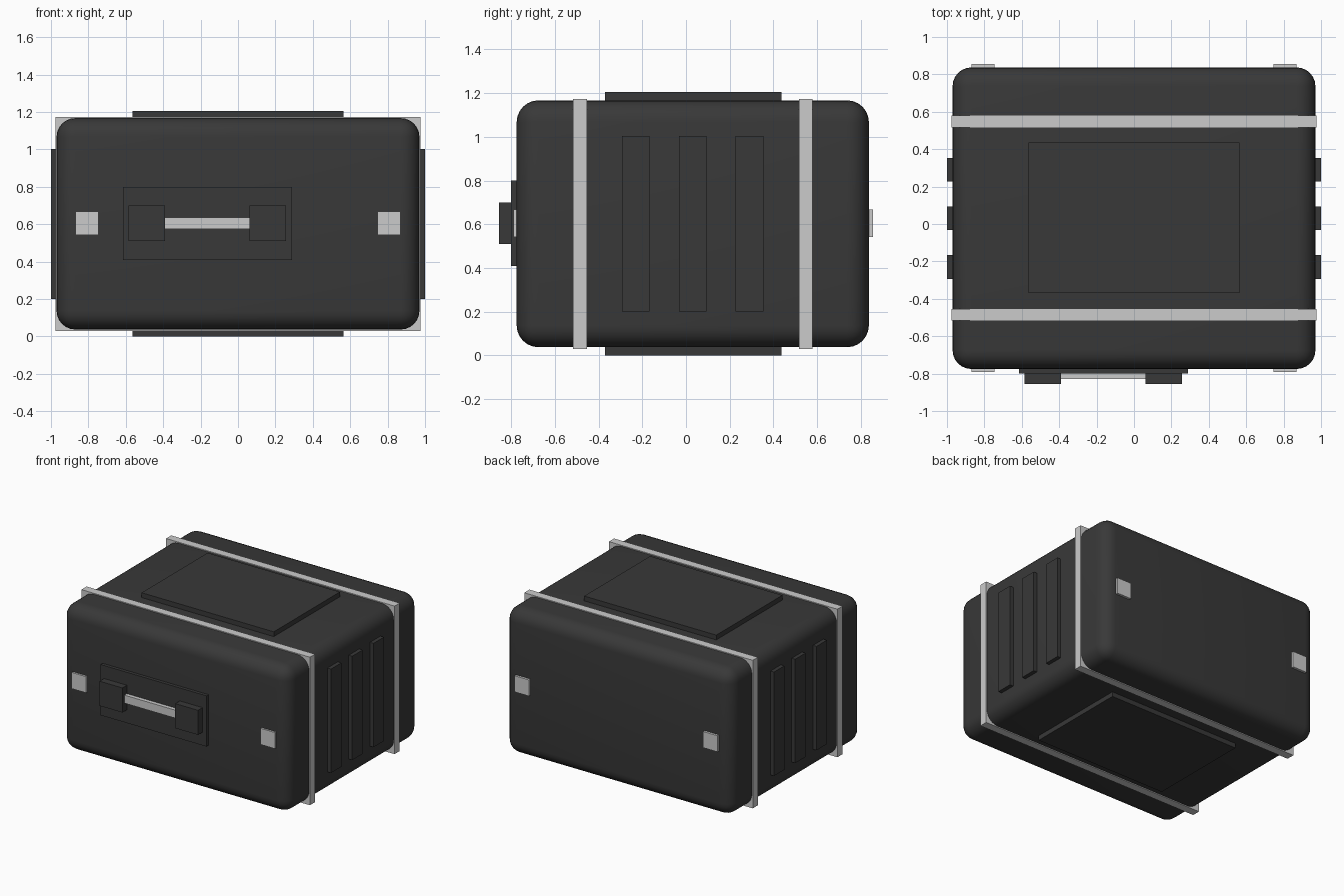
import bpy

if "Cube" in bpy.data.objects:
    bpy.data.objects.remove(bpy.data.objects["Cube"])

dark = bpy.data.materials.new("dark_shell")
dark.diffuse_color = (0.04, 0.04, 0.04, 1)
dark.use_nodes = True
dark.node_tree.nodes["Principled BSDF"].inputs["Base Color"].default_value = dark.diffuse_color


def box(name, x, y, z, mat=None):
    """Axis-aligned box from (min, max) ranges."""
    r = (x, y, z)
    bpy.ops.mesh.primitive_cube_add(size=1, location=[(a + b) / 2 for a, b in r])
    ob = bpy.context.object
    ob.name = name
    ob.scale = [b - a for a, b in r]
    bpy.ops.object.transform_apply(location=False, rotation=False, scale=True)
    if mat:
        ob.data.materials.append(mat)
    return ob


# Rounded case body
body = box("case_body", (-0.97, 0.97), (-0.775, 0.837), (0.037, 1.167), dark)
bevel = body.modifiers.new("round_edges", 'BEVEL')
bevel.width = 0.1
bevel.segments = 6
bpy.ops.object.modifier_apply(modifier=bevel.name)
bpy.ops.object.shade_smooth_by_angle()

# Square bands around the body
for name, y in (("front_band", (-0.517, -0.454)), ("back_band", (0.517, 0.58))):
    box(name, (-0.977, 0.977), y, (0.03, 1.174))

# Top and bottom panels
box("top_panel", (-0.565, 0.565), (-0.37, 0.437), (1.15, 1.204), dark)
box("bottom_panel", (-0.565, 0.565), (-0.37, 0.437), (0, 0.05), dark)

# Upright ribs on both ends
for side, x in (("left", (-1, -0.955)), ("right", (0.955, 1))):
    for i in range(3):
        y = -0.293 + 0.26 * i
        box(f"{side}_rib_{i + 1}", x, (y, y + 0.127), (0.2, 1.003), dark)

# Metal squares near the corners, front and back
for side, s in (("left", -1), ("right", 1)):
    x = tuple(sorted((s * 0.745, s * 0.869)))
    box(f"front_{side}_latch", x, (-0.79, -0.76), (0.542, 0.667))
    box(f"back_{side}_latch", x, (0.82, 0.855), (0.542, 0.667))

# Handle: backing plate, two mounts and a grip bar
box("handle_plate", (-0.615, 0.29), (-0.8, -0.76), (0.408, 0.8), dark)
box("handle_left_mount", (-0.585, -0.39), (-0.855, -0.79), (0.51, 0.7), dark)
box("handle_right_mount", (0.062, 0.257), (-0.855, -0.79), (0.51, 0.7), dark)
box("handle_grip", (-0.4, 0.072), (-0.83, -0.79), (0.573, 0.635))
